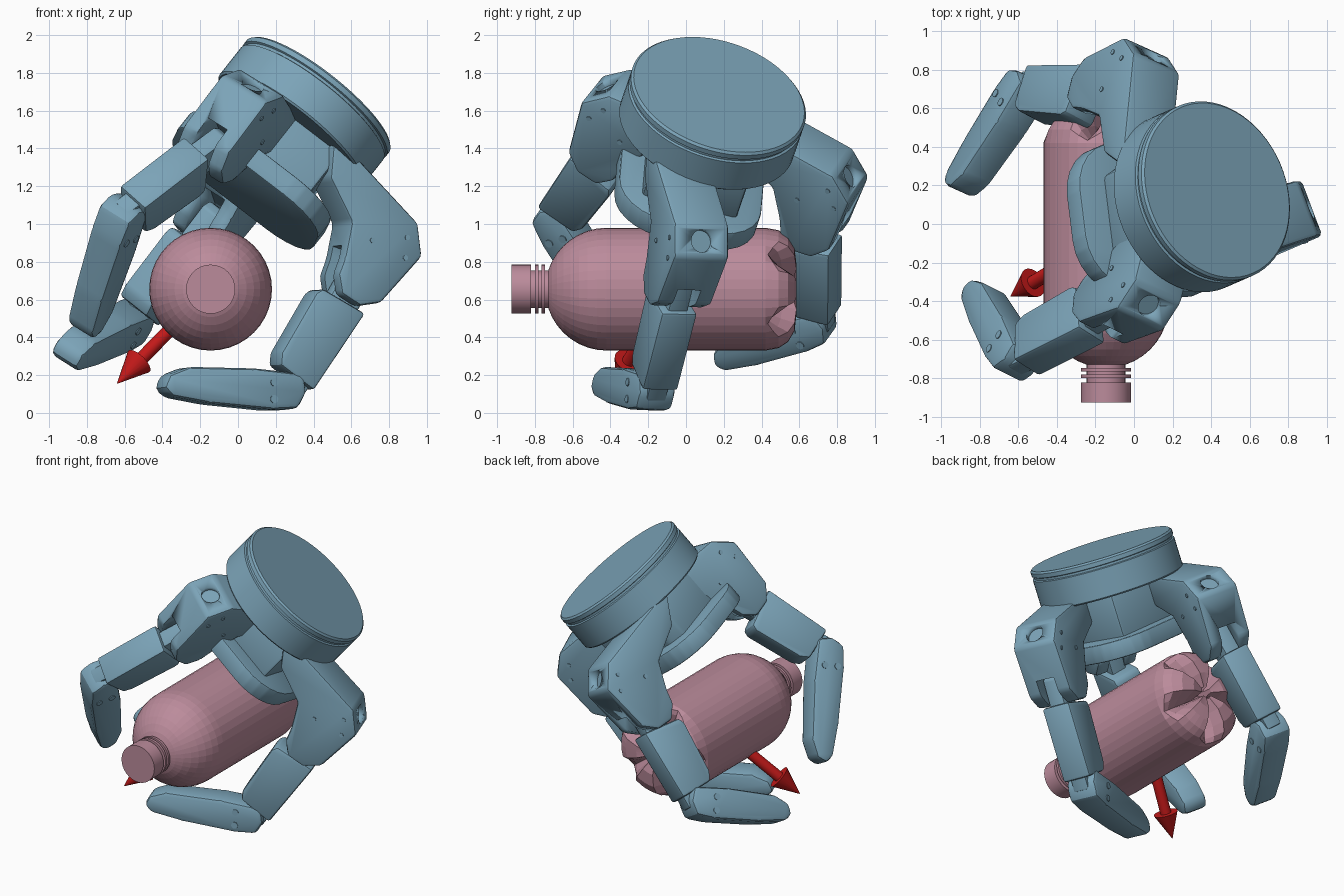
import bpy, bmesh, math
from mathutils import Vector, Matrix

if "Cube" in bpy.data.objects:
    bpy.data.objects.remove(bpy.data.objects["Cube"])

def material(name, rgb):
    m = bpy.data.materials.new(name)
    m.diffuse_color = (*rgb, 1)
    m.use_nodes = True
    m.node_tree.nodes["Principled BSDF"].inputs["Base Color"].default_value = m.diffuse_color
    return m

BLUE = material("blue_grey", (0.2, 0.37, 0.48))
PINK = material("dusty_pink", (0.5, 0.26, 0.33))
RED = material("red", (0.55, 0.01, 0.01))

def frame(origin, x, y):
    """Matrix with the given x axis and a y axis made square to it."""
    x = Vector(x).normalized()
    y = Vector(y)
    y = (y - x * y.dot(x)).normalized()
    m = Matrix((x, y, x.cross(y))).transposed().to_4x4()
    m.translation = Vector(origin)
    return m

def finish(name, bm, mat, matrix, angle=30):
    bmesh.ops.recalc_face_normals(bm, faces=bm.faces)
    me = bpy.data.meshes.new(name)
    bm.to_mesh(me)
    bm.free()
    ob = bpy.data.objects.new(name, me)
    bpy.context.collection.objects.link(ob)
    ob.matrix_world = matrix
    me.materials.append(mat)
    bpy.ops.object.select_all(action='DESELECT')
    ob.select_set(True)
    bpy.context.view_layer.objects.active = ob
    bpy.ops.object.shade_smooth_by_angle(angle=math.radians(angle))
    return ob

def prism(name, pts, half, matrix, bevel=0.02, taper=None):
    """Side profile in local x/y, extruded both ways along local z."""
    bm = bmesh.new()
    w = taper or (lambda x: half)
    lo = [bm.verts.new((x, y, -w(x))) for x, y in pts]
    hi = [bm.verts.new((x, y, w(x))) for x, y in pts]
    bm.faces.new(lo)
    bm.faces.new(hi)
    n = len(pts)
    for i in range(n):
        j = (i + 1) % n
        bm.faces.new((lo[i], lo[j], hi[j], hi[i]))
    bmesh.ops.recalc_face_normals(bm, faces=bm.faces)
    bmesh.ops.bevel(bm, geom=bm.edges[:], offset=bevel, segments=2, profile=0.5,
                    affect='EDGES', clamp_overlap=True)
    return finish(name, bm, BLUE, matrix)

def lathe(name, profile, mat, matrix, segs=40, shape=None, angle=30):
    """Spin (height, radius) pairs round local z."""
    bm = bmesh.new()
    rings = []
    for h, r in profile:
        ring = []
        for k in range(segs):
            a = math.tau * k / segs
            hh = shape(h, k) if shape else h
            ring.append(bm.verts.new((r * math.cos(a), r * math.sin(a), hh)))
        rings.append(ring)
    for p, q in zip(rings, rings[1:]):
        for k in range(segs):
            j = (k + 1) % segs
            bm.faces.new((p[k], p[j], q[j], q[k]))
    bm.faces.new(rings[0])
    bm.faces.new(rings[-1])
    return finish(name, bm, mat, matrix, angle)

def along(origin, z):
    """Matrix whose local z points along the given direction."""
    m = Vector(z).to_track_quat('Z', 'Y').to_matrix().to_4x4()
    m.translation = Vector(origin)
    return m

def rod(name, r, h0, h1, matrix, mat=BLUE, segs=24):
    return lathe(name, [(h0, r), (h1, r)], mat, matrix, segs)

def carve(target, cutter):
    cutter.hide_render = True
    cutter.hide_set(True)
    cut = target.modifiers.new("carve", 'BOOLEAN')
    cut.object = cutter
    cut.operation = 'DIFFERENCE'

# hand frame: N points out of the mounting flange, U lies across the palm
C = Vector((0.43, 0.175, 1.685))
N = Vector((0.598, 0.26, 0.758)).normalized()
U = Vector((0.80, -0.05, -0.60))
U = (U - N * U.dot(N)).normalized()

# mounting flange with groove
lathe("wrist_flange", [(-0.26, 0.47), (-0.25, 0.48), (-0.065, 0.48), (-0.06, 0.468),
                       (-0.045, 0.468), (-0.04, 0.48), (-0.012, 0.48), (0, 0.468)],
      BLUE, along(C, N), 64)

# palm body and rounded palm plate
palm = frame(C, U, N.cross(U))
prism("palm_body", [(-0.3, -0.2), (-0.2, -0.26), (0.3, -0.26), (0.3, 0.26), (-0.2, 0.26), (-0.3, 0.2)],
      0.18, palm @ Matrix.Translation((0, 0, -0.4)))
plate = []
for cx, cy, start in ((0.2, 0.12, 0), (-0.2, 0.12, 90), (-0.2, -0.12, 180), (0.2, -0.12, 270)):
    for i in range(7):
        t = math.radians(start + 15 * i)
        plate.append((cx + 0.27 * math.cos(t), cy + 0.27 * math.sin(t)))
prism("palm_plate", plate, 0.06, palm @ Matrix.Translation((0, 0, -0.60)), 0.012)

KNUCKLE = [(-0.63, 0.5), (0.04, 0.44), (0.17, 0.32), (0.15, -0.02), (0.07, -0.11), (-0.05, -0.13),
           (-0.13, -0.06), (-0.16, 0.03), (-0.25, 0.2), (-0.49, 0.3)]
SLOT = [(-0.3, -0.3), (0.3, -0.3), (0.3, 0.03), (0.05, 0.12), (-0.12, 0.12), (-0.3, 0.05)]
TIP = [(-0.07, 0.1), (-0.085, 0), (-0.04, -0.085), (0.1, -0.095), (0.45, -0.075), (0.66, -0.045),
       (0.71, 0.0), (0.68, 0.07), (0.57, 0.115), (0.2, 0.12)]

def finger(name, p1, p2, p3):
    """Knuckle pivot, middle joint and fingertip in world space."""
    p1, p2, p3 = Vector(p1), Vector(p2), Vector(p3)
    out = p2 - p3
    out = (out - N * out.dot(N)).normalized()
    side = out.cross(N)
    # forked knuckle housing with a round recess in its sloping outer face
    kf = frame(p1, out, N)
    knuckle = prism(name + "_knuckle", KNUCKLE, 0.155, kf, 0.022)
    slope = (out * 0.12 + N * 0.13).normalized()
    carve(knuckle, rod(name + "_recess_cutter", 0.06, -0.03, 0.06,
                       along(p1 + out * 0.105 + N * 0.38, slope)))
    carve(knuckle, prism(name + "_slot_cutter", SLOT, 0.065, kf, 0.002))
    for s in (-1, 1):
        for x, y in ((0.1, 0.25), (0.04, 0.34), (-0.1, 0.2)):
            rod(name + "_knuckle_bolt", 0.014, 0.1, 0.16,
                along(kf @ Vector((x, y, 0)), side * s), BLUE, 10)
    # lower link: slim bar inside a broader shell
    L = (p2 - p1).length
    lf = frame(p1, p2 - p1, out)
    prism(name + "_link_bar", [(-0.09, -0.05), (-0.05, -0.09), (L, -0.06), (L, 0.08), (-0.05, 0.09), (-0.09, 0.05)],
          0.055, lf, 0.012)
    prism(name + "_link_shell", [(0.14, -0.15), (0.18, -0.17), (L - 0.15, -0.16), (L - 0.09, -0.13),
                                 (L - 0.08, 0.1), (0.12, 0.12)], 0.1, lf, 0.018)
    # fingertip with joint pins
    tf = frame(p2, p3 - p2, N)
    k = (p3 - p2).length / 0.68
    prism(name + "_tip", [(x * k, y) for x, y in TIP], 0.1, tf, 0.028,
          taper=lambda x: 0.105 - 0.018 * max(0, x) / 0.7)
    for s in (-1, 1):
        for x, y in ((0.1, 0.05), (0.1, -0.04)):
            rod(name + "_tip_pin", 0.022, 0, 0.107, along(tf @ Vector((x, y, 0)), side * s), BLUE, 12)

finger("right_finger", (0.61, -0.04, 0.69), (0.25, -0.18, 0.105), (-0.39, -0.42, 0.13))
finger("front_finger", (-0.13, -0.43, 1.40), (-0.62, -0.70, 1.04), (-0.82, -0.37, 0.45))
finger("back_finger", (-0.15, 0.68, 1.01), (-0.57, 0.70, 0.47), (-0.91, 0.20, 0.29))

# bottle: lobed base, domed shoulder, ringed neck and cap (local z runs towards +y)
def lobes(h, k):
    d = {0: 0.95, 1: 0.5, 7: 0.5}.get(k % 8, 0)
    return h if h < 0.44 else 0.43 + (h - 0.43) * (1 - d)

bottle = along((-0.145, 0, 0.655), (0, 1, 0))
dome = [(-0.42 - 0.325 * math.cos(t), 0.325 * math.sin(t))
        for t in (math.radians(18 + 9 * i) for i in range(9))]
lathe("bottle_body", dome + [(-0.1, 0.325), (0.42, 0.325), (0.49, 0.312), (0.54, 0.28),
                             (0.575, 0.22), (0.585, 0.13), (0.56, 0.04)],
      PINK, bottle, 40, lobes, 1)
lathe("bottle_neck", [(-0.84, 0.1), (-0.70, 0.1)], PINK, bottle, 32)
for y in (-0.79, -0.755):
    rod("neck_ring", 0.13, y - 0.009, y + 0.009, bottle, PINK, 32)
rod("bottle_cap", 0.13, -0.925, -0.82, bottle, PINK, 32)

# approach arrow from inside the bottle
tip = Vector((-0.64, -0.375, 0.155))
arrow = along(tip, Vector((-0.49, -0.3, -0.5)))
rod("arrow_shaft", 0.036, -0.6, -0.15, arrow, RED, 20)
lathe("arrow_head", [(-0.18, 0.08), (0, 0.001)], RED, arrow, 20)
